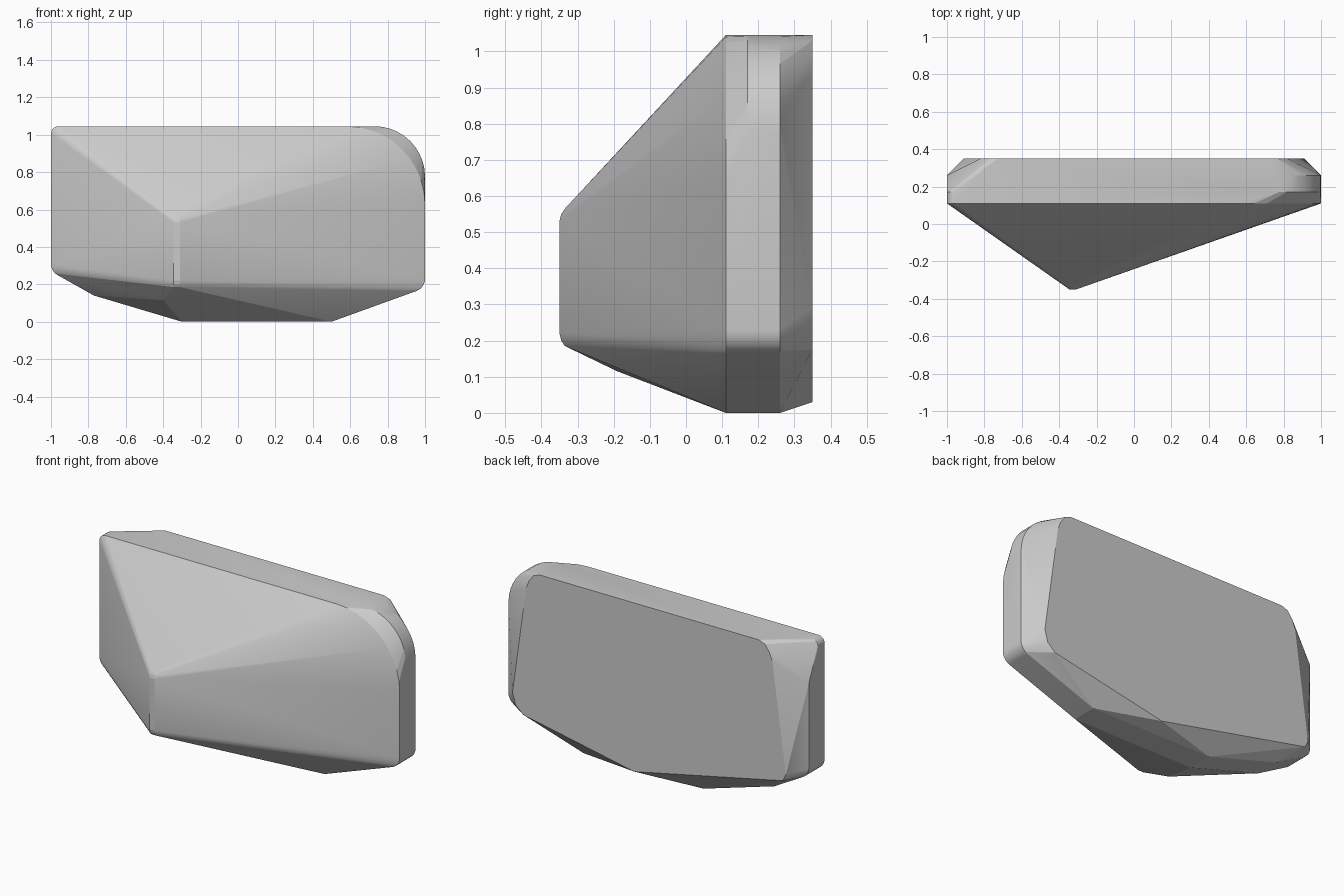
import bpy, bmesh, math

cube = bpy.data.objects.get("Cube")
if cube:
    bpy.data.objects.remove(cube)

TOP = 1.045


def arc(cx, cz, r, start, end, steps):
    """Points on an arc in the xz plane, angles in degrees."""
    angles = [math.radians(start + (end - start) * i / steps) for i in range(steps + 1)]
    return [(cx + r * math.cos(a), cz + r * math.sin(a)) for a in angles]


def at_depth(outline, y):
    return [(x, y, z) for x, z in outline]


def corner(r, side=1, steps=10):
    """Rounded upper corner of the slab on one side."""
    c = arc(1 - r, TOP - r, r, 0, 90, steps)
    return [(side * x, z) for x, z in c]


# Lower edge shared by the slab sections, with rounded lower corners
lower = (arc(-0.93, 0.31, 0.07, 180, 240, 5) + [(-0.77, 0.14), (-0.3, 0), (0.5, 0)]
         + arc(0.93, 0.23, 0.07, -70, 0, 6))

# Slab sections from front to back
points = at_depth(lower + corner(0.04, -1, 5) + corner(0.42), 0.11)
points += at_depth(corner(0.04, -1, 5) + corner(0.27), 0.17)
points += at_depth(lower + [(-1, 0.82)] + corner(0.27), 0.26)

# Smaller flat back face
back = [(0.1, 0.03), (-0.84, 0.23), (-0.89, 0.24), (-0.91, 0.28),
        (0.84, 0.175), (0.89, 0.22), (0.91, 0.29)]
for side in (-1, 1):
    back += [(side * x, z) for x, z in ((0.82, 0.94), (0.8, 0.99), (0.77, 1.03), (0.73, TOP))]
points += at_depth(back, 0.35)

# Rounded upright nose and the break in the slope below it
for y, low, high in ((-0.35, 0.22, 0.53), (-0.345, 0.2, 0.55), (-0.335, 0.185, 0.565)):
    for x in (-0.345, -0.31):
        points += [(x, y, low), (x, y, high)]
points.append((-0.4, -0.19, 0.115))

# Solid faceted stone wrapped around all sections
bm = bmesh.new()
for p in points:
    bm.verts.new(p)
hull = bmesh.ops.convex_hull(bm, input=bm.verts)
loose = {v for v in hull["geom_interior"] + hull["geom_unused"]
         if isinstance(v, bmesh.types.BMVert)}
bmesh.ops.delete(bm, geom=list(loose), context="VERTS")
bmesh.ops.dissolve_limit(bm, angle_limit=math.radians(0.5), verts=bm.verts, edges=bm.edges)
bmesh.ops.recalc_face_normals(bm, faces=bm.faces)
mesh = bpy.data.meshes.new("stone_slab")
bm.to_mesh(mesh)
bm.free()
stone = bpy.data.objects.new("stone_slab", mesh)
bpy.context.collection.objects.link(stone)

# Plain grey stone
grey = bpy.data.materials.new("stone_grey")
grey.use_nodes = True
colour = (0.6, 0.6, 0.6, 1)
grey.diffuse_color = colour
grey.node_tree.nodes["Principled BSDF"].inputs["Base Color"].default_value = colour
mesh.materials.append(grey)

bpy.ops.object.select_all(action="DESELECT")
stone.select_set(True)
bpy.context.view_layer.objects.active = stone
bpy.ops.object.shade_smooth_by_angle(angle=math.radians(12))
